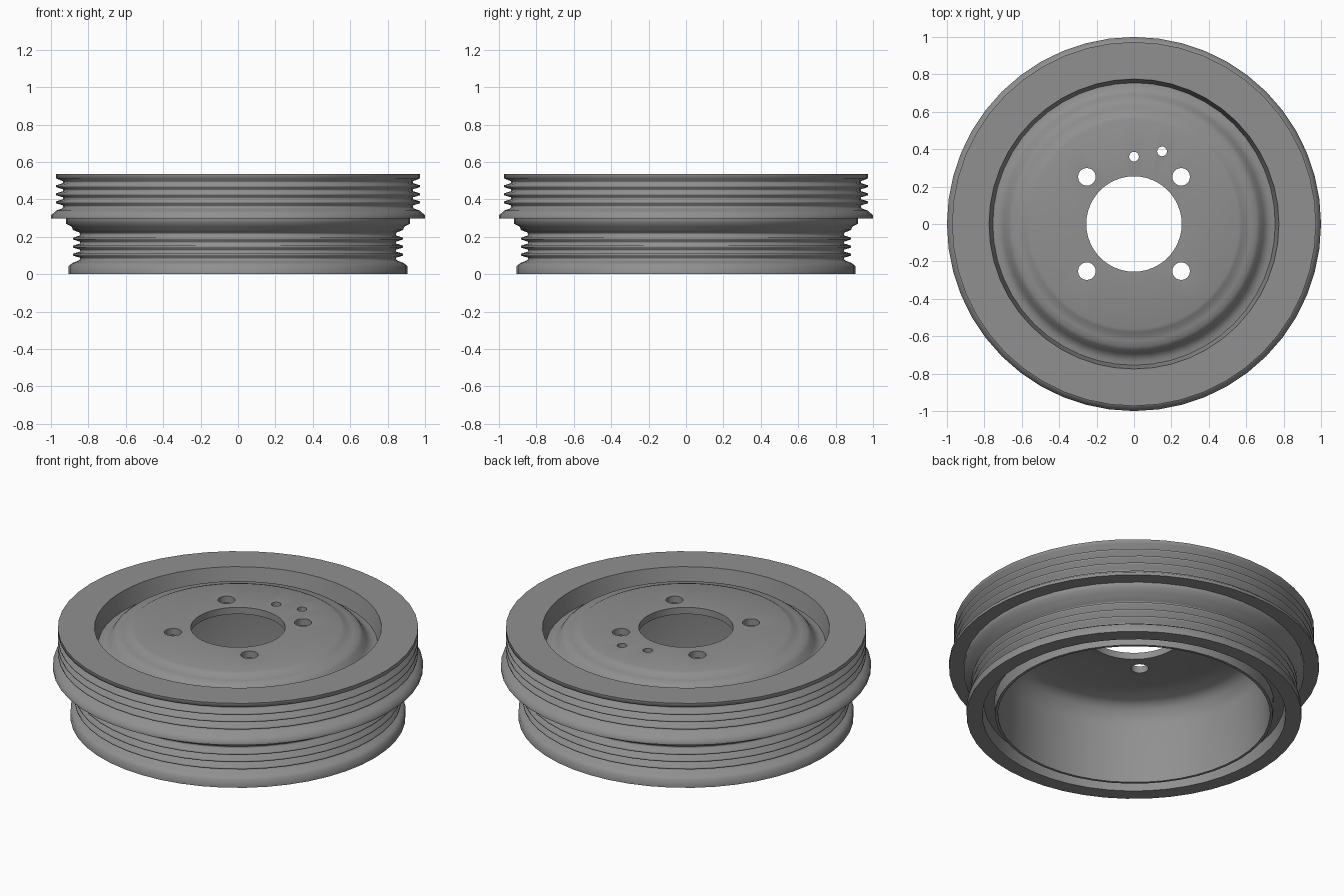
import bpy, bmesh, math
from mathutils import Matrix, Vector

SEGMENTS = 48

cube = bpy.data.objects.get("Cube")
if cube:
    bpy.data.objects.remove(cube)

steel = bpy.data.materials.new("grey_steel")
steel.use_nodes = True
colour = (0.28, 0.28, 0.28, 1)
steel.diffuse_color = colour
steel.node_tree.nodes["Principled BSDF"].inputs["Base Color"].default_value = colour


def make_object(name, bm):
    bmesh.ops.recalc_face_normals(bm, faces=bm.faces)
    mesh = bpy.data.meshes.new(name)
    bm.to_mesh(mesh)
    bm.free()
    mesh.materials.append(steel)
    obj = bpy.data.objects.new(name, mesh)
    bpy.context.collection.objects.link(obj)
    return obj


def lathe(name, profile):
    """Spin a closed (radius, height) outline around the z axis."""
    bm = bmesh.new()
    verts = [bm.verts.new((r, 0, z)) for r, z in profile]
    edges = [bm.edges.new((a, b)) for a, b in zip(verts, verts[1:] + verts[:1])]
    bmesh.ops.spin(bm, geom=verts + edges, cent=(0, 0, 0), axis=(0, 0, 1),
                   angle=math.tau, steps=SEGMENTS, use_merge=True)
    bmesh.ops.remove_doubles(bm, verts=bm.verts, dist=1e-5)
    return make_object(name, bm)


def belt_ribs(tip, valley, top, pitch=0.043, count=3):
    """Blunt V ribs, listed from the top down, with a valley at each end."""
    points = []
    for i in range(count):
        z = top - i * pitch
        points += [(valley, z + 0.005), (valley, z - 0.005),
                   (tip, z - pitch / 2 + 0.005), (tip, z - pitch / 2 - 0.005)]
    z = top - count * pitch
    return points + [(valley, z + 0.005), (valley, z - 0.005)]


# Outside of the pulley, from the top rim down to the foot
outside = [(0.775, 0.535), (0.973, 0.535), (0.973, 0.512)]
outside += belt_ribs(0.973, 0.935, 0.492)
outside += [(0.945, 0.35), (0.972, 0.34), (1.0, 0.315), (1.0, 0.298),
            (0.92, 0.298), (0.92, 0.27), (0.89, 0.255), (0.882, 0.236), (0.85, 0.224)]
outside += belt_ribs(0.882, 0.845, 0.212)
outside += [(0.86, 0.07), (0.885, 0.06), (0.905, 0.045), (0.905, 0)]

# Ring groove in the foot, then the inner barrel curving into the web
underside = [(0.82, 0), (0.812, 0.08), (0.755, 0.08), (0.75, 0.005), (0.735, 0.005),
             (0.732, 0.36), (0.72, 0.4), (0.7, 0.435), (0.68, 0.458),
             (0.65, 0.47), (0.6, 0.48), (0.55, 0.495)]

# Hub bore and the stepped dish leading back to the rim
dish = [(0.255, 0.495), (0.255, 0.535), (0.56, 0.535), (0.58, 0.528), (0.6, 0.515),
        (0.625, 0.51), (0.655, 0.505), (0.675, 0.49), (0.695, 0.46), (0.71, 0.445),
        (0.73, 0.435), (0.755, 0.432)]

pulley = lathe("pulley_wheel", outside + underside + dish)

# Bolt holes and locating holes through the hub
holes = [(x, y, 0.047) for x in (-0.252, 0.252) for y in (-0.252, 0.252)]
holes += [(0, 0.36, 0.026), (0.15, 0.388, 0.026)]
bm = bmesh.new()
for x, y, radius in holes:
    bmesh.ops.create_cone(bm, cap_ends=True, segments=24, radius1=radius, radius2=radius,
                          depth=0.3, matrix=Matrix.Translation(Vector((x, y, 0.5))))
cutter = make_object("hole_cutter", bm)
cutter.hide_render = True

bpy.ops.object.select_all(action='DESELECT')
bpy.context.view_layer.objects.active = pulley
pulley.select_set(True)
cut = pulley.modifiers.new("holes", 'BOOLEAN')
cut.operation = 'DIFFERENCE'
cut.solver = 'EXACT'
cut.object = cutter
bpy.ops.object.modifier_apply(modifier=cut.name)
bpy.data.objects.remove(cutter)

bpy.ops.object.shade_smooth_by_angle(angle=math.radians(76))
